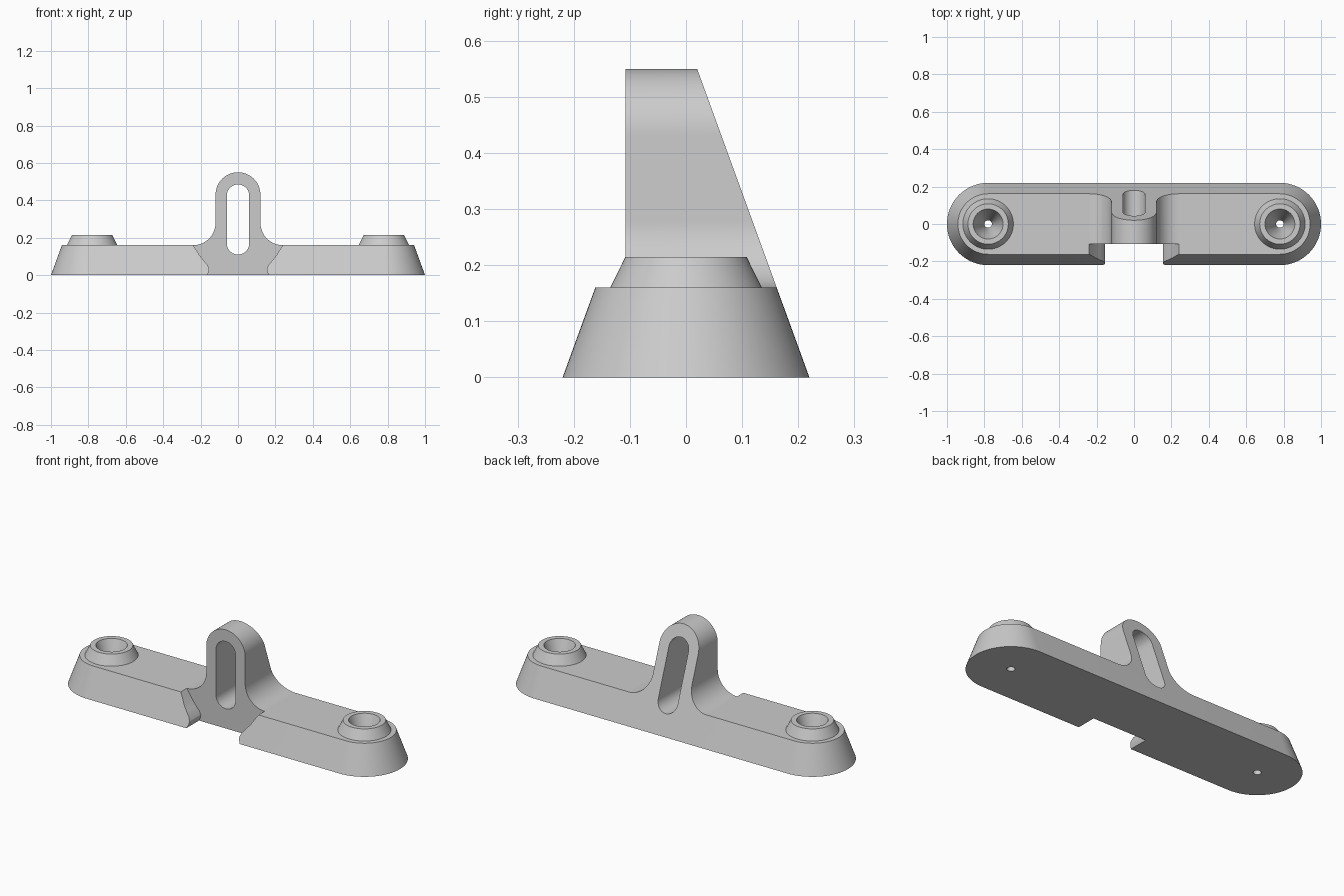
import bpy, bmesh, math

if "Cube" in bpy.data.objects:
    bpy.data.objects.remove(bpy.data.objects["Cube"], do_unlink=True)

grey = bpy.data.materials.new("light grey")
grey.use_nodes = True
grey.diffuse_color = (0.6, 0.6, 0.6, 1)
grey.node_tree.nodes["Principled BSDF"].inputs["Base Color"].default_value = (0.6, 0.6, 0.6, 1)

DRAFT = 0.364      # sideways run per unit of height on the sloped walls
DECK = 0.16        # height of the base's top
FRONT = -0.108     # plane of the lug's front face
END = 0.78         # centre of each rounded end


def loft(name, rings, closed=False):
    """Skin equal-length rings; cap the ends or close them into a loop."""
    bm = bmesh.new()
    loops = [[bm.verts.new(p) for p in ring] for ring in rings]
    pairs = list(zip(loops, loops[1:]))
    if closed:
        pairs.append((loops[-1], loops[0]))
    else:
        bm.faces.new(loops[0])
        bm.faces.new(loops[-1])
    n = len(loops[0])
    for a, b in pairs:
        for i in range(n):
            j = (i + 1) % n
            bm.faces.new((a[i], a[j], b[j], b[i]))
    bmesh.ops.recalc_face_normals(bm, faces=bm.faces)
    mesh = bpy.data.meshes.new(name)
    bm.to_mesh(mesh)
    bm.free()
    mesh.materials.append(grey)
    obj = bpy.data.objects.new(name, mesh)
    bpy.context.collection.objects.link(obj)
    return obj


def arc(cx, cz, r, start, stop, steps=24):
    angles = [math.radians(start + (stop - start) * i / steps) for i in range(steps + 1)]
    return [(cx + r * math.cos(a), cz + r * math.sin(a)) for a in angles]


def stadium(r, z):
    return [(x, y, z) for x, y in arc(END, 0, r, -90, 90, 32) + arc(-END, 0, r, 90, 270, 32)]


def lathe(name, profile, cx, closed=False):
    rings = [[(x, y, z) for x, y in arc(cx, 0, r, 0, 360, 64)[:-1]] for r, z in profile]
    return loft(name, rings, closed)


def prism(name, profile, front, back):
    """Extrude an x-z profile; back gives the rear y at each height."""
    return loft(name, [[(x, front, z) for x, z in profile],
                       [(x, back(z), z) for x, z in profile]])


def select(obj):
    bpy.ops.object.select_all(action='DESELECT')
    obj.select_set(True)
    bpy.context.view_layer.objects.active = obj


def cut(obj, cutter):
    mod = obj.modifiers.new("cut", 'BOOLEAN')
    mod.operation = 'DIFFERENCE'
    mod.solver = 'EXACT'
    mod.object = cutter
    select(obj)
    bpy.ops.object.modifier_apply(modifier=mod.name)


def mirrored(half):
    return half + [(-x, z) for x, z in reversed(half)]


# Tapered base with rounded ends
base = loft("base", [stadium(0.22, 0), stadium(0.22 - DRAFT * DECK, DECK)])

# Upright lug: flared foot, round top, sloping back
foot = arc(0.24, 0.28, 0.12, 270, 180, 16)
crown = arc(0, 0.43, 0.12, 0, 180, 32)
lug_profile = foot + crown + [(-x, z) for x, z in reversed(foot)]
lug = prism("lug", lug_profile, FRONT, lambda z: 0.22 - DRAFT * z)

# Long slot through the lug and into the base
slot_profile = arc(0, 0.425, 0.06, 0, 180) + arc(0, 0.17, 0.06, 180, 360)
slot = prism("slot_cutter", slot_profile, -0.5, lambda z: 0.5)

# Flared notch in the front of the base
notch_half = [(0.165, -0.1), (0.165, 0), (0.155, 0.02), (0.154, 0.035), (0.163, 0.055),
              (0.185, 0.08), (0.207, 0.108), (0.225, 0.138), (0.24, DECK), (0.25, 0.3)]
notch = prism("notch_cutter", mirrored(notch_half), -0.5, lambda z: FRONT)

cutters = [slot, notch]
cut(base, notch)
cut(base, slot)
cut(lug, slot)

# Raised screw bosses with conical holes running through the base
parts = [base, lug]


def hole_radius(z):
    return 0.02 + DRAFT * (z - 0.05)


for side, cx in (("left", END), ("right", -END)):
    ring = [(0.135, DECK), (0.108, 0.215), (hole_radius(0.215), 0.215), (hole_radius(DECK), DECK)]
    parts.append(lathe(side + "_boss", ring, cx, closed=True))
    bore = [(0.02, -0.1), (0.02, 0.05), (hole_radius(0.2), 0.2)]
    hole = lathe(side + "_hole_cutter", bore, cx)
    cut(base, hole)
    cutters.append(hole)

for obj in cutters:
    bpy.data.objects.remove(obj, do_unlink=True)

for obj in parts:
    select(obj)
    bpy.ops.object.shade_smooth_by_angle(angle=math.radians(25))
